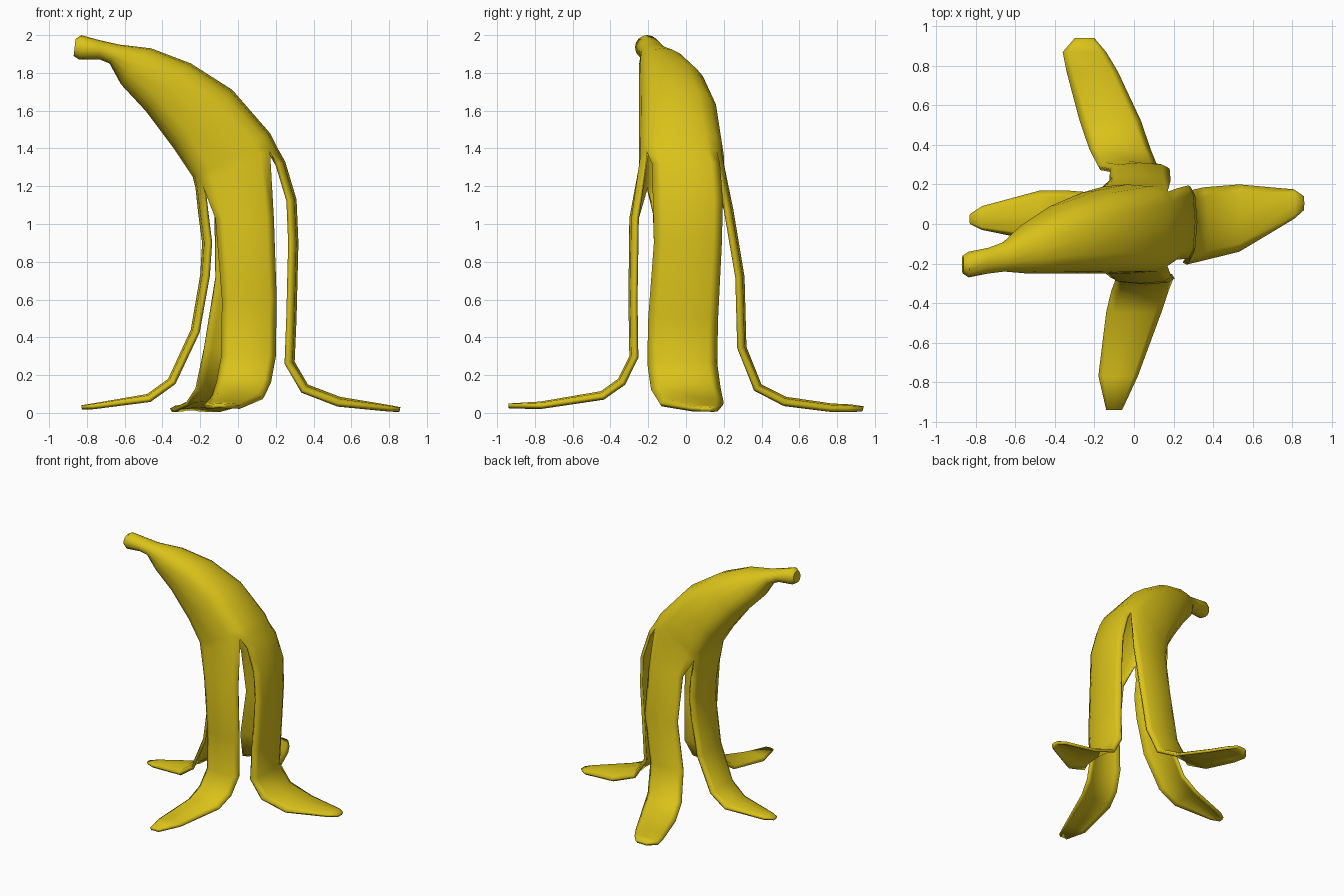
import bpy, bmesh, math
from mathutils import Vector

if "Cube" in bpy.data.objects:
    bpy.data.objects.remove(bpy.data.objects["Cube"])

N = 16
bm = bmesh.new()

# Body rings: upper x,z / lower x,z / y min, y max / squareness
RINGS = [
    (-.86, 1.98, -.87, 1.89, -.25, -.16, 2),
    (-.83, 2.0, -.84, 1.87, -.27, -.14, 2),
    (-.74, 1.975, -.73, 1.87, -.25, -.12, 2),
    (-.63, 1.95, -.68, 1.85, -.24, -.09, 2),
    (-.46, 1.93, -.62, 1.74, -.25, 0, 2.2),
    (-.25, 1.85, -.49, 1.6, -.25, .1, 2.5),
    (-.03, 1.71, -.34, 1.4, -.25, .17, 2.8),
    (.17, 1.48, -.24, 1.25, -.25, .2, 3.4),
    (.205, 1.41, -.225, 1.19, -.25, .2, 3.8),
]


def power(v, n):
    return math.copysign(abs(v) ** (2 / n), v) if abs(v) > 1e-6 else 0


def ring(ux, uz, lx, lz, y0, y1, n):
    c = Vector(((ux + lx) / 2, (y0 + y1) / 2, (uz + lz) / 2))
    u = Vector(((ux - lx) / 2, 0, (uz - lz) / 2))
    v = Vector((0, (y1 - y0) / 2, 0))
    angles = [2 * math.pi * k / N for k in range(N)]
    return [bm.verts.new(c + u * power(math.cos(a), n) + v * power(math.sin(a), n))
            for a in angles]


# Closed upper peel and stem
rings = [ring(*r) for r in RINGS]
bm.faces.new(rings[0])
for a, b in zip(rings, rings[1:]):
    for k in range(N):
        j = (k + 1) % N
        bm.faces.new((a[k], b[k], b[j], a[j]))

# Hanging strips: distance outward, z, sideways centre, half width
STRIPS = {
    (1, 0): [(.25, 1.33, 0, .18), (.31, 1.13, .01, .185), (.32, .9, .01, .18),
             (.31, .5, -.015, .185), (.30, .27, -.02, .185), (.37, .15, 0, .185),
             (.54, .085, .03, .17), (.81, .04, .1, .075), (.86, .03, .105, .035)],
    (0, 1): [(.25, 1.08, .03, .155), (.31, .72, .03, .15), (.32, .35, -.03, .15),
             (.40, .15, -.07, .155), (.53, .085, -.12, .155), (.77, .05, -.21, .13),
             (.87, .045, -.25, .11), (.94, .035, -.25, .05)],
    (-1, 0): [(.21, 1.05, 0, .175), (.19, .9, 0, .17), (.2, .73, 0, .16),
              (.25, .44, .01, .15), (.37, .18, .03, .14), (.48, .1, .04, .13),
              (.77, .05, .03, .06), (.83, .04, .025, .025)],
    (0, -1): [(.30, 1.03, .035, .155), (.305, .6, .06, .145), (.30, .3, .055, .145),
              (.36, .18, .03, .145), (.45, .115, 0, .14), (.77, .06, -.08, .1),
              (.94, .05, -.1, .04)],
}

for s, ((dx, dy), path) in enumerate(STRIPS.items()):
    out, side = Vector((dx, dy, 0)), Vector((-dy, dx, 0))
    axis = Vector((abs(dy), abs(dx), 0))
    prev = [rings[-1][(4 * s - 2 + i) % N] for i in range(5)]
    for i, (r, z, lat, hw) in enumerate(path):
        p, q = path[max(i - 1, 0)], path[min(i + 1, len(path) - 1)]
        tr, tz = q[0] - p[0], q[1] - p[1]
        normal = (out * -tz + Vector((0, 0, tr))).normalized()
        curl = min(.035, hw * .2)
        row = []
        for t in (-1, -.75, 0, .75, 1):
            drop = curl * abs(t) ** 4
            row.append(bm.verts.new(out * r + axis * lat + side * hw * t
                                    + Vector((0, 0, z)) - normal * drop))
        for k in range(4):
            bm.faces.new((prev[k], row[k], row[k + 1], prev[k + 1]))
        prev = row

mesh = bpy.data.meshes.new("banana_peel")
bm.to_mesh(mesh)
bm.free()
peel = bpy.data.objects.new("banana_peel", mesh)
bpy.context.collection.objects.link(peel)
mat = bpy.data.materials.new("yellow_peel")
mat.diffuse_color = (.7, .54, .01, 1)
mat.use_nodes = True
mat.node_tree.nodes["Principled BSDF"].inputs["Base Color"].default_value = mat.diffuse_color
mesh.materials.append(mat)

# Peel thickness, grown inward
solid = peel.modifiers.new("thickness", 'SOLIDIFY')
solid.thickness = .022
solid.offset = -1

bpy.context.view_layer.objects.active = peel
peel.select_set(True)
bpy.ops.object.shade_smooth_by_angle(angle=math.radians(50))
